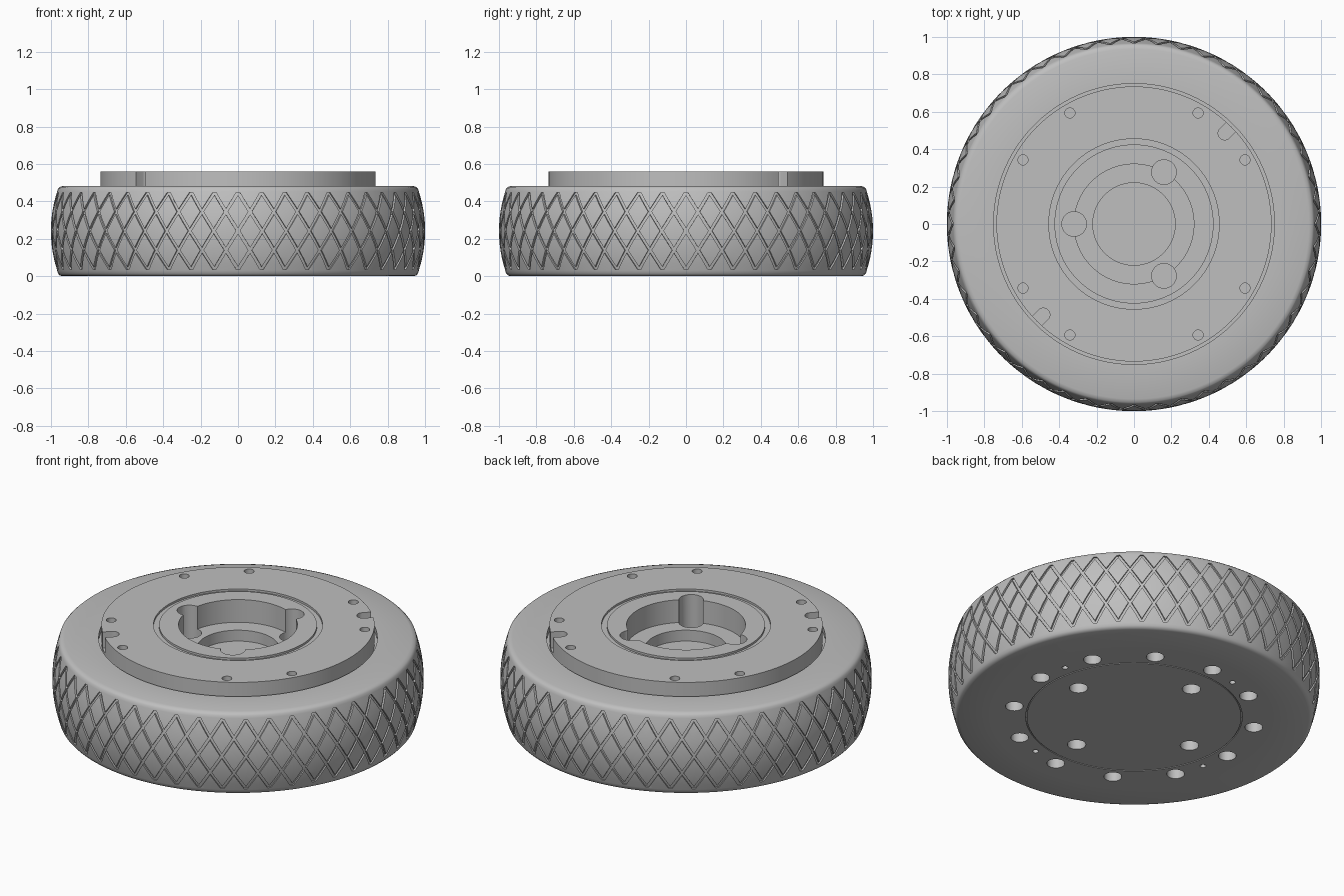
import bpy, bmesh
from math import sin, cos, pi, radians
from mathutils import Vector

cube = bpy.data.objects.get("Cube")
if cube:
    bpy.data.objects.remove(cube, do_unlink=True)

grey = bpy.data.materials.new("plain grey")
grey.use_nodes = True
COLOUR = (0.52, 0.52, 0.52, 1)
grey.diffuse_color = COLOUR
grey.node_tree.nodes["Principled BSDF"].inputs["Base Color"].default_value = COLOUR


def make_object(name, bm):
    bmesh.ops.recalc_face_normals(bm, faces=bm.faces[:])
    mesh = bpy.data.meshes.new(name)
    bm.to_mesh(mesh)
    bm.free()
    mesh.materials.append(grey)
    ob = bpy.data.objects.new(name, mesh)
    bpy.context.scene.collection.objects.link(ob)
    return ob


def revolve(name, profile, closed, steps=192):
    """Spin an (r, z) profile about the z axis."""
    bm = bmesh.new()
    vs = [bm.verts.new((r, 0, z)) for r, z in profile]
    pairs = list(zip(vs, vs[1:])) + ([(vs[-1], vs[0])] if closed else [])
    es = [bm.edges.new(p) for p in pairs]
    bmesh.ops.spin(bm, geom=vs + es, cent=(0, 0, 0), axis=(0, 0, 1),
                   angle=2 * pi, steps=steps)
    bmesh.ops.remove_doubles(bm, verts=bm.verts[:], dist=1e-5)
    bmesh.ops.dissolve_degenerate(bm, edges=bm.edges[:], dist=1e-6)
    return make_object(name, bm)


def prism(bm, outline, z0, z1):
    """Extrude a flat outline between two heights."""
    face = bm.faces.new([bm.verts.new((x, y, z0)) for x, y in outline])
    ext = bmesh.ops.extrude_face_region(bm, geom=[face], use_keep_orig=True)
    top = [g for g in ext["geom"] if isinstance(g, bmesh.types.BMVert)]
    bmesh.ops.translate(bm, verts=top, vec=(0, 0, z1 - z0))


def hole_ring(bm, count, start, ring, radius, z0, z1, sides=32):
    """Evenly spaced round cutters."""
    for k in range(count):
        a = radians(start) + 2 * pi * k / count
        prism(bm, [(ring * cos(a) + radius * cos(2 * pi * i / sides),
                    ring * sin(a) + radius * sin(2 * pi * i / sides))
                   for i in range(sides)], z0, z1)


def cut(target, cutter):
    bpy.context.view_layer.objects.active = target
    mod = target.modifiers.new("cut", "BOOLEAN")
    mod.operation = "DIFFERENCE"
    mod.solver = "MANIFOLD"
    mod.object = cutter
    bpy.ops.object.modifier_apply(modifier=mod.name)
    bpy.data.objects.remove(cutter, do_unlink=True)


def smooth(ob):
    bpy.ops.object.select_all(action="DESELECT")
    ob.select_set(True)
    bpy.context.view_layer.objects.active = ob
    bpy.ops.object.shade_smooth_by_angle(angle=radians(30))


# Tire: crowned tread with rounded shoulders
MID = 0.242


def tread_radius(z):
    return 1 - 0.75 * (z - MID) ** 2


side = [0.03 + 0.424 * i / 12 for i in range(13)]
tire = revolve("tire",
               [(0.75, 0), (0.94, 0), (0.953, 0.005), (0.962, 0.015)]
               + [(tread_radius(z), z) for z in side]
               + [(0.962, 0.468), (0.953, 0.477), (0.935, 0.483), (0.75, 0.483)],
               closed=True)

# Crossed diagonal tread grooves
GROOVES, TWIST, HALF, DEPTH = 48, radians(15), 0.009, 0.011
for lean in (-1, 1):
    bm = bmesh.new()
    for k in range(GROOVES):
        rings = []
        for i in range(13):
            t = i / 12
            z = 0.036 + 0.412 * t
            a = 2 * pi * k / GROOVES + lean * TWIST * (t - 0.5)
            out, along = Vector((cos(a), sin(a), 0)), Vector((-sin(a), cos(a), 0))
            inner = tread_radius(z) - DEPTH
            rings.append([bm.verts.new(out * r + along * w + Vector((0, 0, z)))
                          for r, w in ((inner, -HALF), (1.06, -HALF),
                                       (1.06, HALF), (inner, HALF))])
        for lo, hi in zip(rings, rings[1:]):
            for j in range(4):
                n = (j + 1) % 4
                bm.faces.new((lo[j], lo[n], hi[n], hi[j]))
        bm.faces.new(rings[0])
        bm.faces.new(rings[-1])
    cut(tire, make_object("groove_cutter", bm))
smooth(tire)

# Hub: raised disc with ring groove, stepped pocket and flat underside
hub = revolve("hub", [
    (0, 0), (0.577, 0), (0.577, 0.006), (0.583, 0.006), (0.583, 0), (0.75, 0),
    (0.75, 0.45), (0.735, 0.45), (0.735, 0.56), (0.455, 0.56), (0.455, 0.548),
    (0.425, 0.548), (0.425, 0.56), (0.32, 0.56), (0.32, 0.425), (0.22, 0.425),
    (0.22, 0.36), (0, 0.36)], closed=False)

bm = bmesh.new()
# Three round lobes around the pocket
hole_ring(bm, 3, 60, 0.32, 0.066, 0.32, 0.7)
# Eight small holes in the top face
for start in (30, 60):
    hole_ring(bm, 4, start, 0.685, 0.027, 0.47, 0.7, 24)
# Two rounded notches in the rim
for a in (radians(45), radians(225)):
    shape = [(0.8, -0.035), (0.8, 0.035)]
    shape += [(0.685 + 0.035 * cos(t), 0.035 * sin(t))
              for t in (pi / 2 + pi * i / 12 for i in range(13))]
    prism(bm, [(x * cos(a) - y * sin(a), x * sin(a) + y * cos(a))
               for x, y in shape], 0.465, 0.7)
# Bolt holes in the underside
hole_ring(bm, 12, 0, 0.655, 0.048, -0.1, 0.12)
hole_ring(bm, 4, 6, 0.43, 0.05, -0.1, 0.12)
hole_ring(bm, 4, 15, 0.647, 0.016, -0.1, 0.08, 16)
cut(hub, make_object("hole_cutter", bm))
smooth(hub)
